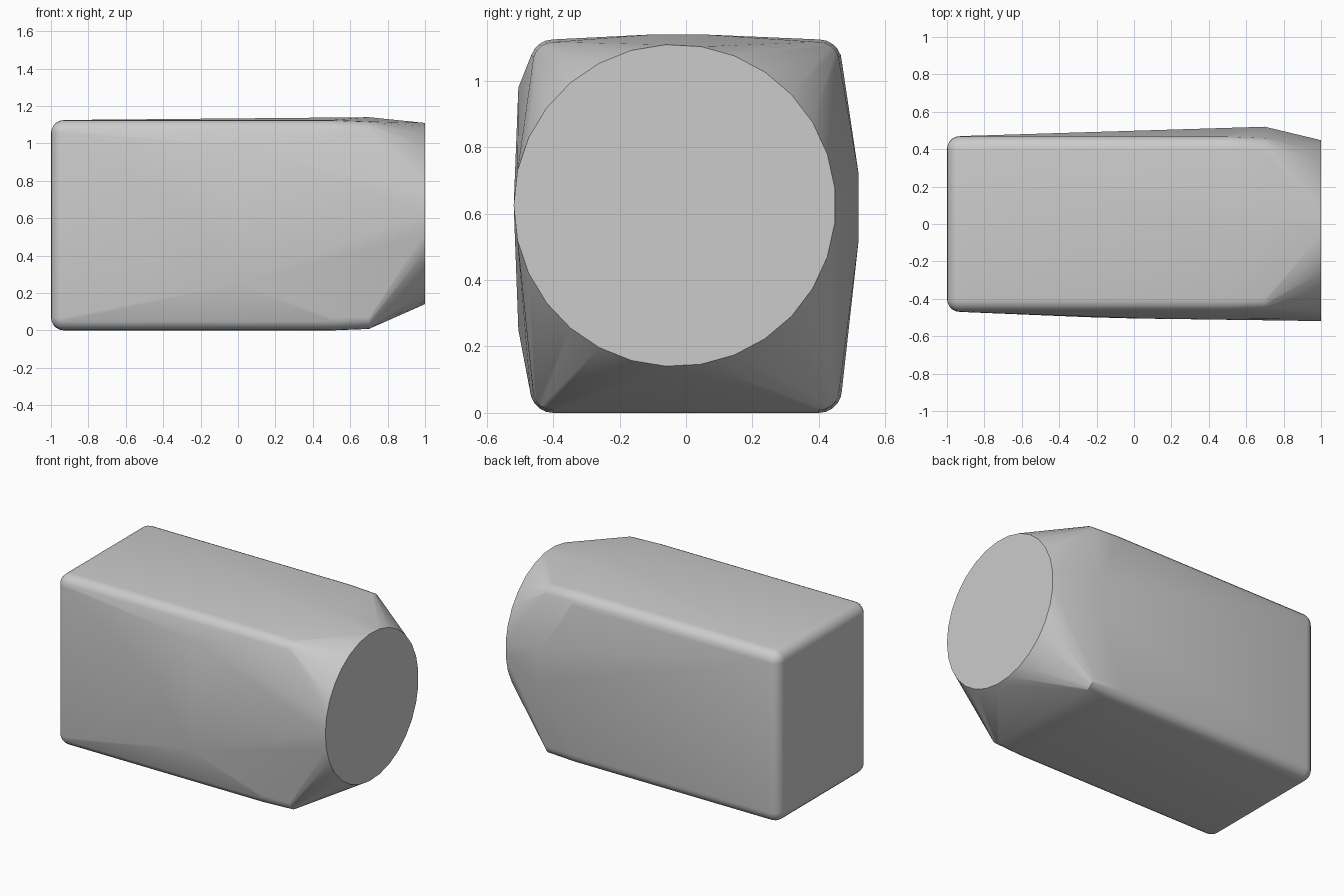
import bpy, bmesh
from math import sin, cos, pi, radians

cube = bpy.data.objects.get("Cube")
if cube:
    bpy.data.objects.remove(cube, do_unlink=True)

HALF_Y, HEIGHT, R, STEPS = 0.47, 1.125, 0.07, 5
points = []


def corner_arcs(x, radius, inset=0.0):
    """Rounded corners of one rectangular cross-section."""
    for sy in (-1, 1):
        for sz in (-1, 1):
            for i in range(STEPS + 1):
                a = pi / 2 * i / STEPS
                y = sy * (HALF_Y - R + (radius - inset) * cos(a))
                z = HEIGHT / 2 + sz * (HEIGHT / 2 - R + (radius - inset) * sin(a))
                points.append((x, y, z))


# Rounded closed end
for i in range(STEPS + 1):
    t = pi / 2 * i / STEPS
    corner_arcs(-1 + R - R * cos(t), R * sin(t))

# Straight body and the slight draw-in before the tapered end
corner_arcs(0.5, R)
corner_arcs(0.7, R, 0.008)

# Shallow swellings of the top, left-hand and front sides
points += [(0.7, -0.1, 1.14), (0.7, 0.05, 1.14), (0.5, -0.03, 1.138)]
points += [(0.7, 0.52, 0.52), (0.7, 0.52, 0.72)]
points += [(0.05, -0.505, 0.98), (0.0, -0.505, 0.25), (-0.25, -0.498, 0.62)]

# Round flat end
SIDES = 29
for i in range(SIDES):
    a = 2 * pi * (i + 0.5) / SIDES
    points.append((1.0, -0.034 + 0.485 * cos(a), 0.625 + 0.485 * sin(a)))

# Wrap a convex skin over all sections
bm = bmesh.new()
for p in points:
    bm.verts.new(p)
bmesh.ops.remove_doubles(bm, verts=bm.verts[:], dist=0.0005)
bmesh.ops.convex_hull(bm, input=bm.verts[:])
bmesh.ops.delete(bm, geom=[v for v in bm.verts if not v.link_faces], context='VERTS')
bmesh.ops.dissolve_limit(bm, angle_limit=radians(0.2), verts=bm.verts[:], edges=bm.edges[:])
bmesh.ops.recalc_face_normals(bm, faces=bm.faces[:])
mesh = bpy.data.meshes.new("tapered_block")
bm.to_mesh(mesh)
bm.free()

block = bpy.data.objects.new("tapered_block", mesh)
bpy.context.collection.objects.link(block)

# Plain grey
grey = bpy.data.materials.new("light_grey")
grey.use_nodes = True
colour = (0.6, 0.6, 0.6, 1)
grey.diffuse_color = colour
grey.node_tree.nodes["Principled BSDF"].inputs["Base Color"].default_value = colour
mesh.materials.append(grey)

bpy.ops.object.select_all(action='DESELECT')
block.select_set(True)
bpy.context.view_layer.objects.active = block
bpy.ops.object.shade_smooth_by_angle(angle=radians(30))
